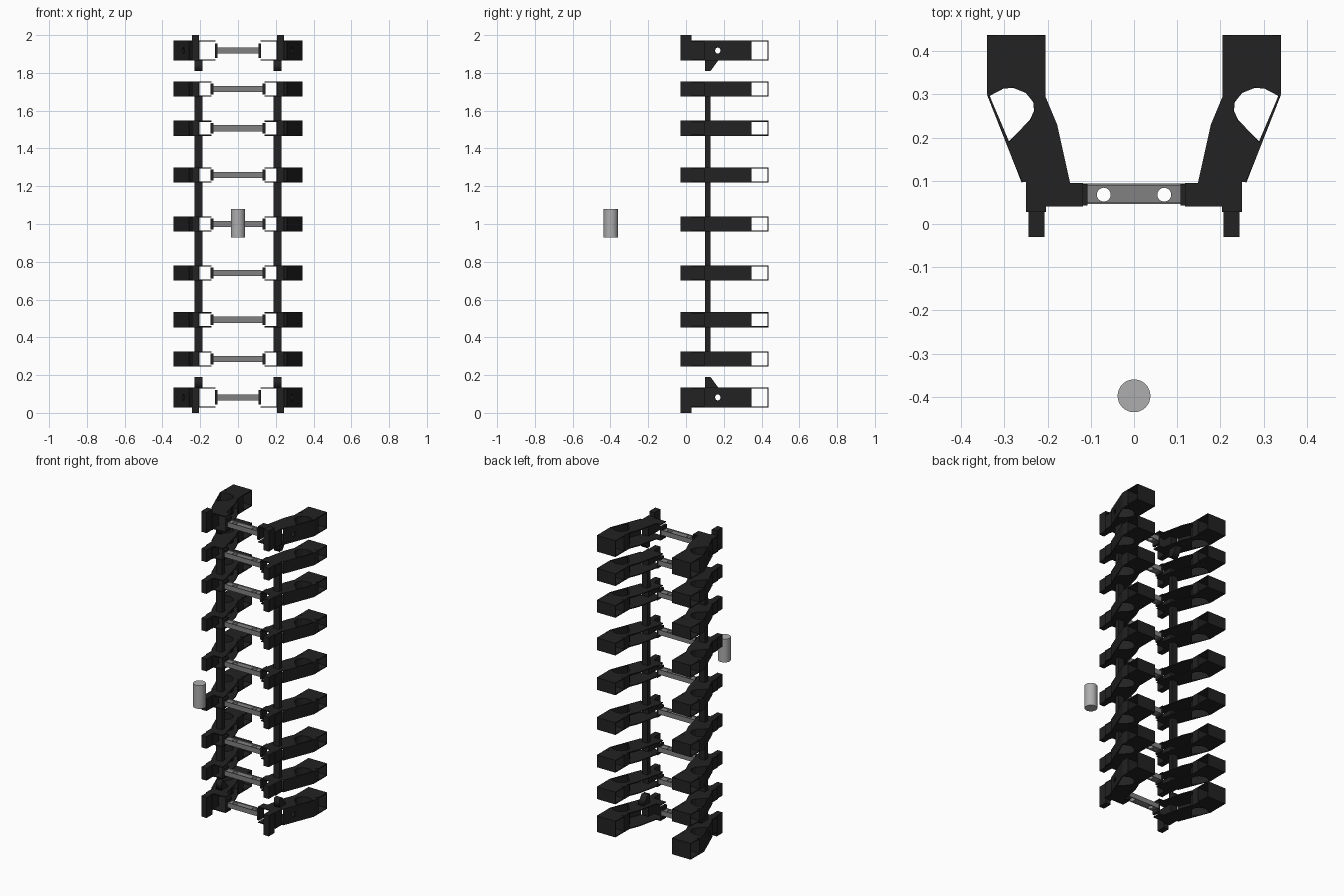
import bpy
import bmesh
from math import sin, cos, tau
from mathutils import Matrix, Vector

cube = bpy.data.objects.get("Cube")
if cube:
    bpy.data.objects.remove(cube)
scene = bpy.context.scene


def material(name, value):
    m = bpy.data.materials.new(name)
    m.use_nodes = True
    color = (value, value, value, 1)
    m.diffuse_color = color
    m.node_tree.nodes["Principled BSDF"].inputs["Base Color"].default_value = color
    return m


black = material("black plastic", 0.016)
steel = material("grey metal", 0.22)
light = material("light grey", 0.42)


def circle(x, y, r, n=20):
    return [(x + r * cos(tau * i / n), y + r * sin(tau * i / n)) for i in range(n)]


def plate(bm, loops, thick, matrix):
    """Flat sheet: the first loop is the outline, the others are holes."""
    curve = bpy.data.curves.new("outline", "CURVE")
    curve.dimensions = "2D"
    curve.fill_mode = "BOTH"
    curve.extrude = thick / 2
    for loop in loops:
        s = curve.splines.new("POLY")
        s.points.add(len(loop) - 1)
        for p, (x, y) in zip(s.points, loop):
            p.co = (x, y, 0, 1)
        s.use_cyclic_u = True
    ob = bpy.data.objects.new("outline", curve)
    scene.collection.objects.link(ob)
    deps = bpy.context.evaluated_depsgraph_get()
    mesh = bpy.data.meshes.new_from_object(ob.evaluated_get(deps))
    mesh.transform(matrix)
    bm.from_mesh(mesh)
    bpy.data.objects.remove(ob)
    bpy.data.curves.remove(curve)
    bpy.data.meshes.remove(mesh)


def box(bm, x, y, z):
    lo, hi = Vector((x[0], y[0], z[0])), Vector((x[1], y[1], z[1]))
    m = Matrix.Translation((lo + hi) / 2) @ Matrix.Diagonal((*(hi - lo), 1))
    bmesh.ops.create_cube(bm, size=1, matrix=m)


def wall(bm, a, b, h, holes=(), thick=0.005):
    """Upright sheet from plan point a to plan point b."""
    a, b = Vector((*a, 0)), Vector((*b, 0))
    d, up = (b - a).normalized(), Vector((0, 0, 1))
    m = Matrix((d, up, d.cross(up))).transposed().to_4x4()
    m.translation = a
    n = (b - a).length
    outline = [(0, -h / 2), (n, -h / 2), (n, h / 2), (0, h / 2)]
    plate(bm, [outline, *holes], thick, m)


def finish(bm, name, mat):
    bmesh.ops.remove_doubles(bm, verts=bm.verts, dist=0.00001)
    bmesh.ops.recalc_face_normals(bm, faces=bm.faces)
    mesh = bpy.data.meshes.new(name)
    bm.to_mesh(mesh)
    bm.free()
    mesh.materials.append(mat)
    return mesh


def place(name, mesh, z, mirror=True):
    ob = bpy.data.objects.new(name, mesh)
    ob.location.z = z
    scene.collection.objects.link(ob)
    if mirror:
        ob.modifiers.new("mirror", "MIRROR")
    return ob


teardrop = [(0.335, 0.298), (0.303, 0.315), (0.28, 0.317), (0.25, 0.305),
            (0.232, 0.283), (0.23, 0.262), (0.24, 0.24), (0.289, 0.19)]


def arm_mesh(name, h, clamp, end):
    """One hollow arm; end is 1 at the top, -1 at the bottom, 0 between."""
    bm = bmesh.new()
    half = h / 2
    outline = [(0.205, 0.437), (0.34, 0.437), (0.34, 0.3), (0.259, 0.097),
               (0.25, 0.097), (0.25, 0.028), (0.204, 0.028), (0.204, 0.04),
               (clamp + 0.01, 0.04), (clamp + 0.01, 0.095), (0.148, 0.095),
               (0.178, 0.23), (0.205, 0.295)]
    # upper and lower sheets
    for side in (-1, 1):
        plate(bm, [outline, teardrop], 0.006,
              Matrix.Translation((0, 0, side * (half - 0.003))))
    # outer wall, rim of the opening and strap slot at the back
    bolt = [circle(0.0765, 0, 0.016)] if end else []
    wall(bm, (0.258, 0.097), (0.338, 0.3), h, bolt)
    wall(bm, (0.338, 0.3), (0.338, 0.345), h)
    wall(bm, (0.207, 0.295), (0.207, 0.345), h)
    wall(bm, (0.205, 0.345), (0.34, 0.345), h)
    wall(bm, (0.205, 0.435), (0.34, 0.435), h)
    for a, b in zip(teardrop, teardrop[1:]):
        wall(bm, a, b, h, thick=0.003)
    # solid root, front peg and clamp collar
    box(bm, (0.204, 0.25), (0.028, 0.097), (-half, half))
    up = 0.082 if end > 0 else half
    down = 0.082 if end < 0 else half
    box(bm, (0.207, 0.244), (-0.03, 0.03), (-down, up))
    box(bm, (clamp, clamp + 0.015), (0.043, 0.093), (-0.36 * h, 0.36 * h))
    # wedge pointing to the next arm
    if end:
        profile = [(0.1, -end * half), (0.17, -end * half),
                   (0.13, -end * 0.108), (0.1, -end * 0.108)]
        m = Matrix(((0, 0, 1, 0.21), (1, 0, 0, 0), (0, 1, 0, 0), (0, 0, 0, 1)))
        plate(bm, [profile], 0.042, m)
    return finish(bm, name, black)


def rung_mesh(name, reach):
    bm = bmesh.new()
    outline = [(-reach, 0.05), (reach, 0.05), (reach, 0.09), (-reach, 0.09)]
    plate(bm, [outline, circle(-0.07, 0.068, 0.016), circle(0.07, 0.068, 0.016)],
          0.024, Matrix.Identity(4))
    for y in (0.046, 0.089):
        box(bm, (-reach, reach), (y, y + 0.005), (-0.016, 0.016))
    return finish(bm, name, steel)


# arms and rungs, from bottom to top
END_H, MID_H = 0.106, 0.08
arms = {-1: arm_mesh("bottom_arm", END_H, 0.108, -1),
        0: arm_mesh("middle_arm", MID_H, 0.13, 0),
        1: arm_mesh("top_arm", END_H, 0.108, 1)}
rungs = {True: rung_mesh("end_rung", 0.11), False: rung_mesh("middle_rung", 0.132)}
offsets = [0.26, 0.507, 0.715, 0.918]
levels = [1 - o for o in reversed(offsets)] + [1.0] + [1 + o for o in offsets]
last = len(levels) - 1
for i, z in enumerate(levels):
    end = -1 if i == 0 else 1 if i == last else 0
    place(f"arm_pair_{i + 1}", arms[end], z)
    place(f"rung_{i + 1}", rungs[end != 0], z, mirror=False)

# side posts between the middle arms
inner = levels[1:-1]
for i, (low, high) in enumerate(zip(inner, inner[1:])):
    bm = bmesh.new()
    size = (high - low - MID_H) / 2 + 0.002
    box(bm, (0.187, 0.229), (0.1, 0.13), (-size, size))
    place(f"post_pair_{i + 1}", finish(bm, "post", black), (low + high) / 2)

# loose cylinder in front
bpy.ops.mesh.primitive_cylinder_add(vertices=32, radius=0.038, depth=0.152,
                                    location=(0, -0.398, 1.004))
cylinder = bpy.context.object
cylinder.name = "front_cylinder"
cylinder.data.materials.append(light)
bpy.ops.object.shade_smooth_by_angle()
